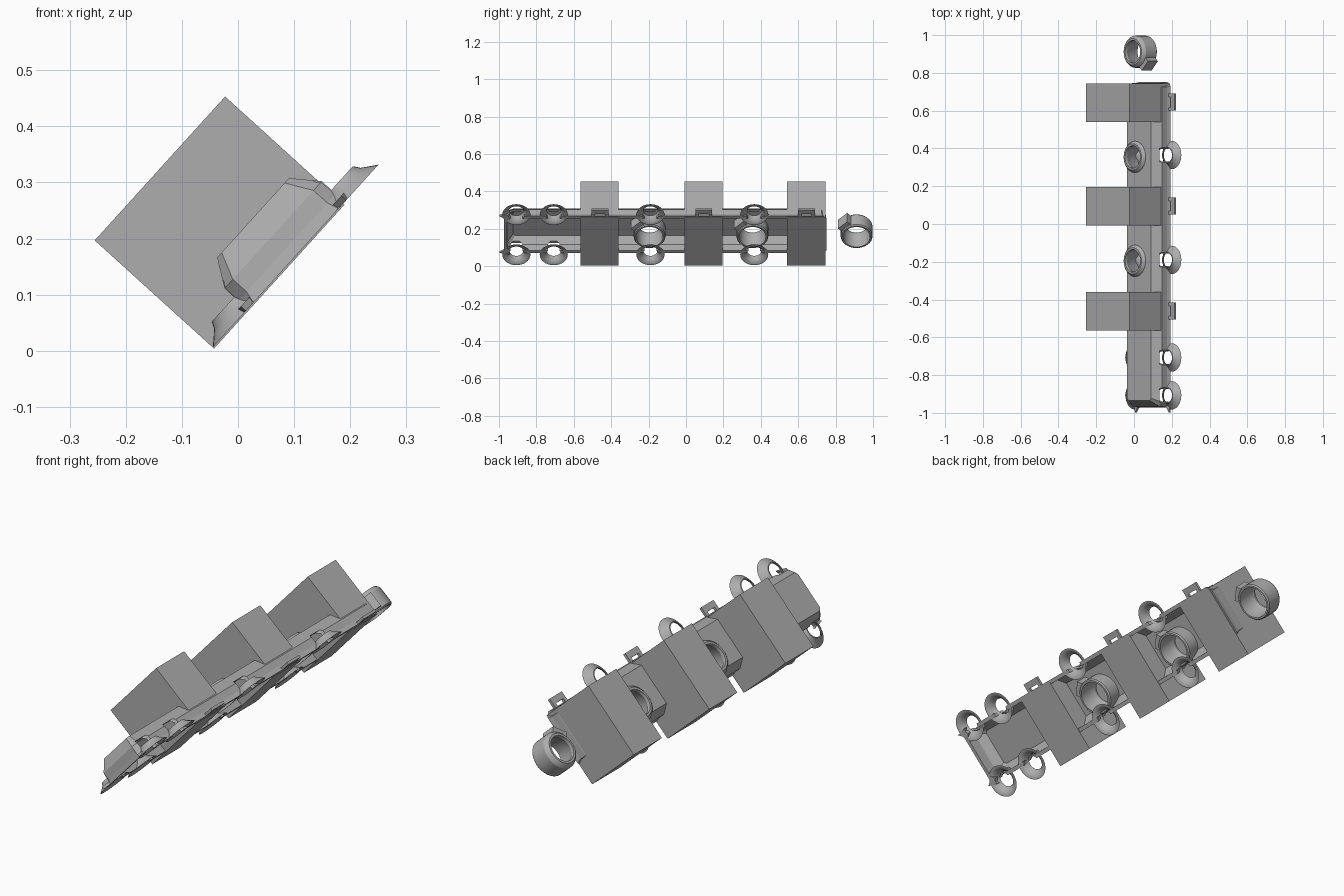
import bpy, bmesh, math
from mathutils import Matrix, Vector

if "Cube" in bpy.data.objects:
    bpy.data.objects.remove(bpy.data.objects["Cube"])

# Everything is built in a tilted frame: x = across, y = along, z = out of the plane
TILT = Matrix.Translation((-0.045, 0, 0.006)) @ Matrix.Rotation(math.radians(-47.8), 4, 'Y')

GREY = bpy.data.materials.new("dark_grey")
GREY.diffuse_color = (0.42, 0.42, 0.42, 1)
GREY.use_nodes = True
GREY.node_tree.nodes["Principled BSDF"].inputs["Base Color"].default_value = GREY.diffuse_color


def finish(name, bm, smooth=False, offset=(0, 0, 0)):
    bmesh.ops.recalc_face_normals(bm, faces=bm.faces)
    me = bpy.data.meshes.new(name)
    bm.to_mesh(me)
    bm.free()
    me.materials.append(GREY)
    ob = bpy.data.objects.new(name, me)
    bpy.context.collection.objects.link(ob)
    ob.matrix_world = TILT @ Matrix.Translation(offset)
    if smooth:
        bpy.ops.object.select_all(action='DESELECT')
        ob.select_set(True)
        bpy.context.view_layer.objects.active = ob
        bpy.ops.object.shade_smooth_by_angle(angle=math.radians(30))
    return ob


def box(name, x, y, z):
    bm = bmesh.new()
    bmesh.ops.create_cube(bm, size=1)
    for v in bm.verts:
        v.co = Vector([(a[0] + a[1]) / 2 + c * (a[1] - a[0]) for a, c in zip((x, y, z), v.co)])
    return finish(name, bm)


def lathe(name, profile, offset, n=32):
    # closed profile of (radius, height) spun round the local z axis
    bm = bmesh.new()
    rings = [[bm.verts.new((r * math.cos(2 * math.pi * i / n), r * math.sin(2 * math.pi * i / n), h))
              for i in range(n)] for r, h in profile]
    for a, b in zip(rings, rings[1:] + rings[:1]):
        for i in range(n):
            j = (i + 1) % n
            bm.faces.new((a[i], a[j], b[j], b[i]))
    return finish(name, bm, True, offset)


def cut_hole(target, x, y, radius, z0, z1):
    bm = bmesh.new()
    bmesh.ops.create_cone(bm, cap_ends=True, segments=32, radius1=radius, radius2=radius, depth=z1 - z0)
    cutter = finish("hole_cutter", bm, offset=(x, y, (z0 + z1) / 2))
    cutter.hide_render = True
    cutter.hide_set(True)
    cut = target.modifiers.new("hole", 'BOOLEAN')
    cut.object = cutter
    cut.operation = 'DIFFERENCE'
    cut.solver = 'EXACT'


def octagon(bm, x0, x1, y0, y1, z, c):
    pts = [(x0 + c, y0), (x1 - c, y0), (x1, y0 + c), (x1, y1 - c),
           (x1 - c, y1), (x0 + c, y1), (x0, y1 - c), (x0, y0 + c)]
    return [bm.verts.new((x, y, z)) for x, y in pts]


# Trough: open-bottomed shell with chamfered top edges
bm = bmesh.new()
sections = [(0.086, 0.356, -0.972, 0.752, 0.0, 0.022), (0.092, 0.350, -0.968, 0.748, 0.022, 0.022),
            (0.092, 0.350, -0.966, 0.746, 0.055, 0.022), (0.124, 0.315, -0.935, 0.728, 0.102, 0.012),
            # inner surface
            (0.134, 0.305, -0.925, 0.718, 0.090, 0.010), (0.104, 0.338, -0.954, 0.734, 0.050, 0.018),
            (0.104, 0.338, -0.956, 0.736, 0.0, 0.018)]
loops = [octagon(bm, *s) for s in sections]
for a, b in zip(loops, loops[1:] + loops[:1]):
    if a is loops[3]:
        bm.faces.new(a)
        bm.faces.new(b)
        continue
    for i in range(8):
        j = (i + 1) % 8
        bm.faces.new((a[i], a[j], b[j], b[i]))
trough = finish("trough", bm)

# Barrels: two through the trough, one loose beyond its end
barrel_profile = [(0.080, 0.018), (0.085, 0.024), (0.085, 0.100), (0.078, 0.112), (0.070, 0.119),
                  (0.060, 0.119), (0.058, 0.105), (0.068, 0.085), (0.072, 0.018)]
for k, y in enumerate((-0.195, 0.355, 0.912)):
    lathe(f"barrel_{k}", barrel_profile, (0.187, y, 0))
    # side lug
    bm = bmesh.new()
    bmesh.ops.create_cube(bm, size=1, matrix=Matrix.Rotation(math.radians(-45), 4, 'Z')
                          @ Matrix.Translation((0.091, 0, 0.064)) @ Matrix.Diagonal((0.03, 0.07, 0.07, 1)))
    finish(f"barrel_lug_{k}", bm, offset=(0.187, y, 0))
    if y < 0.75:
        cut_hole(trough, 0.187, y, 0.08, 0.02, 0.22)

# Flared open cups along both long rims, each notching the trough wall
cup_profile = [(0.075, 0.0), (0.063, 0.009), (0.049, 0.020), (0.042, 0.032),
               (0.037, 0.032), (0.044, 0.017), (0.057, 0.006), (0.069, 0.0)]
for side, x in (("lower", 0.075), ("upper", 0.365)):
    for k, y in enumerate((-0.907, -0.707, -0.19, 0.365)):
        lathe(f"cup_{side}_{k}", cup_profile, (x, y, 0))
        cut_hole(trough, x, y, 0.043, -0.02, 0.066)

# Large crates, each with a small latch plate held off the upper rim
for k, y in enumerate((-0.46, 0.095, 0.645)):
    box(f"crate_{k}", (0.0, 0.346), (y - 0.104, y + 0.100), (-0.003, 0.284))
    box(f"latch_plate_{k}", (0.369, 0.398), (y - 0.045, y + 0.045), (0.0, 0.012))
    for s in (-1, 1):
        box(f"latch_arm_{k}_{s}", (0.345, 0.369),
            (y + s * 0.036 - 0.009, y + s * 0.036 + 0.009), (0.0, 0.012))

# Small tapered prongs at the front end of the trough
for side, x, d in (("lower", 0.088, 1), ("upper", 0.354, -1)):
    bm = bmesh.new()
    tri = [(x, -0.998), (x + d * 0.024, -0.965), (x - d * 0.012, -0.94)]
    face = bm.faces.new([bm.verts.new((a, b, 0.0)) for a, b in tri])
    ext = bmesh.ops.extrude_face_region(bm, geom=[face])["geom"]
    bmesh.ops.translate(bm, verts=[v for v in ext if isinstance(v, bmesh.types.BMVert)], vec=(0, 0, 0.012))
    finish(f"prong_{side}", bm)
